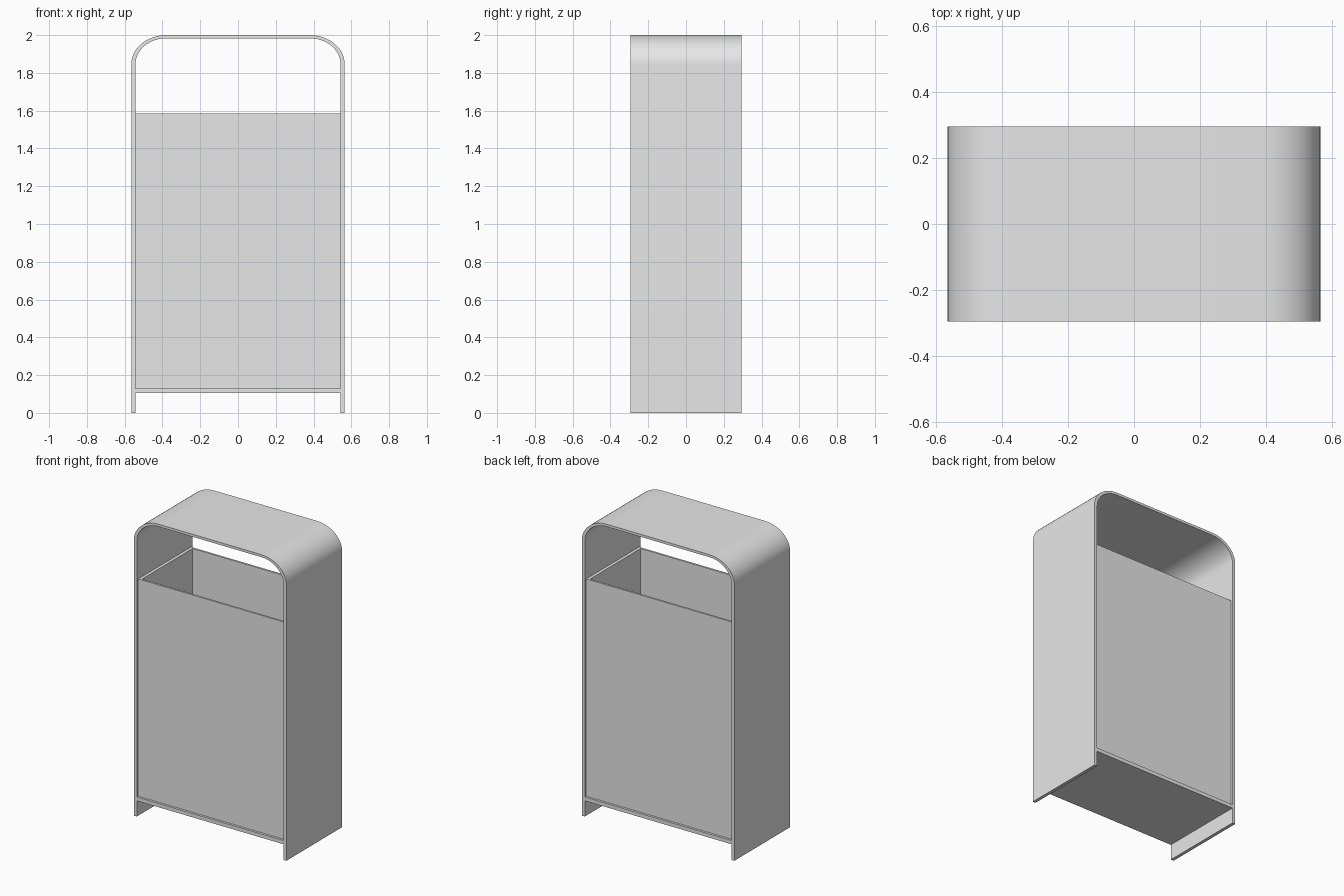
import bpy
import bmesh
from math import cos, sin, pi, radians

cube = bpy.data.objects.get("Cube")
if cube:
    bpy.data.objects.remove(cube, do_unlink=True)

grey = bpy.data.materials.new("light grey")
grey.use_nodes = True
grey.diffuse_color = (0.8, 0.8, 0.8, 1)
grey.node_tree.nodes["Principled BSDF"].inputs["Base Color"].default_value = (0.8, 0.8, 0.8, 1)

HALF_W, HALF_D, HEIGHT = 0.565, 0.295, 2.0
WALL, ROOF = 0.022, 0.017           # side and top sheet thickness
CORNER_X, CORNER_Z = 0.185, 0.155   # outer corner radii
SHELF_LOW, SHELF_TOP = 0.105, 0.13
BIN_TOP, RECESS = 1.585, 0.015
INNER_W = HALF_W - WALL


def make_object(name, bm):
    bmesh.ops.recalc_face_normals(bm, faces=bm.faces)
    mesh = bpy.data.meshes.new(name)
    bm.to_mesh(mesh)
    bm.free()
    mesh.materials.append(grey)
    obj = bpy.data.objects.new(name, mesh)
    bpy.context.collection.objects.link(obj)
    return obj


def band(name, outer, inner, offset, closed):
    """Solid strip between two matching outlines, swept by offset."""
    bm = bmesh.new()
    a = [bm.verts.new(p) for p in outer]
    b = [bm.verts.new(p) for p in inner]
    n = len(a)
    for i in range(n if closed else n - 1):
        j = (i + 1) % n
        bm.faces.new((a[i], a[j], b[j], b[i]))
    swept = bmesh.ops.extrude_face_region(bm, geom=bm.faces[:], use_keep_orig=True)
    moved = [g for g in swept["geom"] if isinstance(g, bmesh.types.BMVert)]
    bmesh.ops.translate(bm, verts=moved, vec=offset)
    return make_object(name, bm)


def arch(inset_x, inset_z, steps=16):
    """Upside-down U outline with rounded upper corners."""
    rx, rz = CORNER_X - inset_x, CORNER_Z - inset_z
    cx, cz = HALF_W - CORNER_X, HEIGHT - CORNER_Z
    right = [(HALF_W - inset_x, -HALF_D, 0)]
    for i in range(steps + 1):
        t = pi / 2 * i / steps
        right.append((cx + rx * cos(t), -HALF_D, cz + rz * sin(t)))
    return right + [(-x, y, z) for x, y, z in reversed(right)]


def rectangle(hx, hy, z):
    return [(-hx, -hy, z), (hx, -hy, z), (hx, hy, z), (-hx, hy, z)]


# Bent sheet forming both sides and the roof
shell = band("outer_shell", arch(0, 0), arch(WALL, ROOF), (0, 2 * HALF_D, 0), False)
bpy.ops.object.select_all(action="DESELECT")
shell.select_set(True)
bpy.context.view_layer.objects.active = shell
bpy.ops.object.shade_smooth_by_angle(angle=radians(30))

# Open-topped container between the sides
bin_d = HALF_D - RECESS
band("bin_walls", rectangle(INNER_W, bin_d, SHELF_TOP),
     rectangle(INNER_W - 0.02, bin_d - 0.013, SHELF_TOP),
     (0, 0, BIN_TOP - SHELF_TOP), True)

# Shelf that carries the container
bm = bmesh.new()
bmesh.ops.create_cube(bm, size=1)
bmesh.ops.scale(bm, verts=bm.verts, vec=(2 * INNER_W, 2 * HALF_D, SHELF_TOP - SHELF_LOW))
bmesh.ops.translate(bm, verts=bm.verts, vec=(0, 0, (SHELF_TOP + SHELF_LOW) / 2))
make_object("bottom_shelf", bm)
